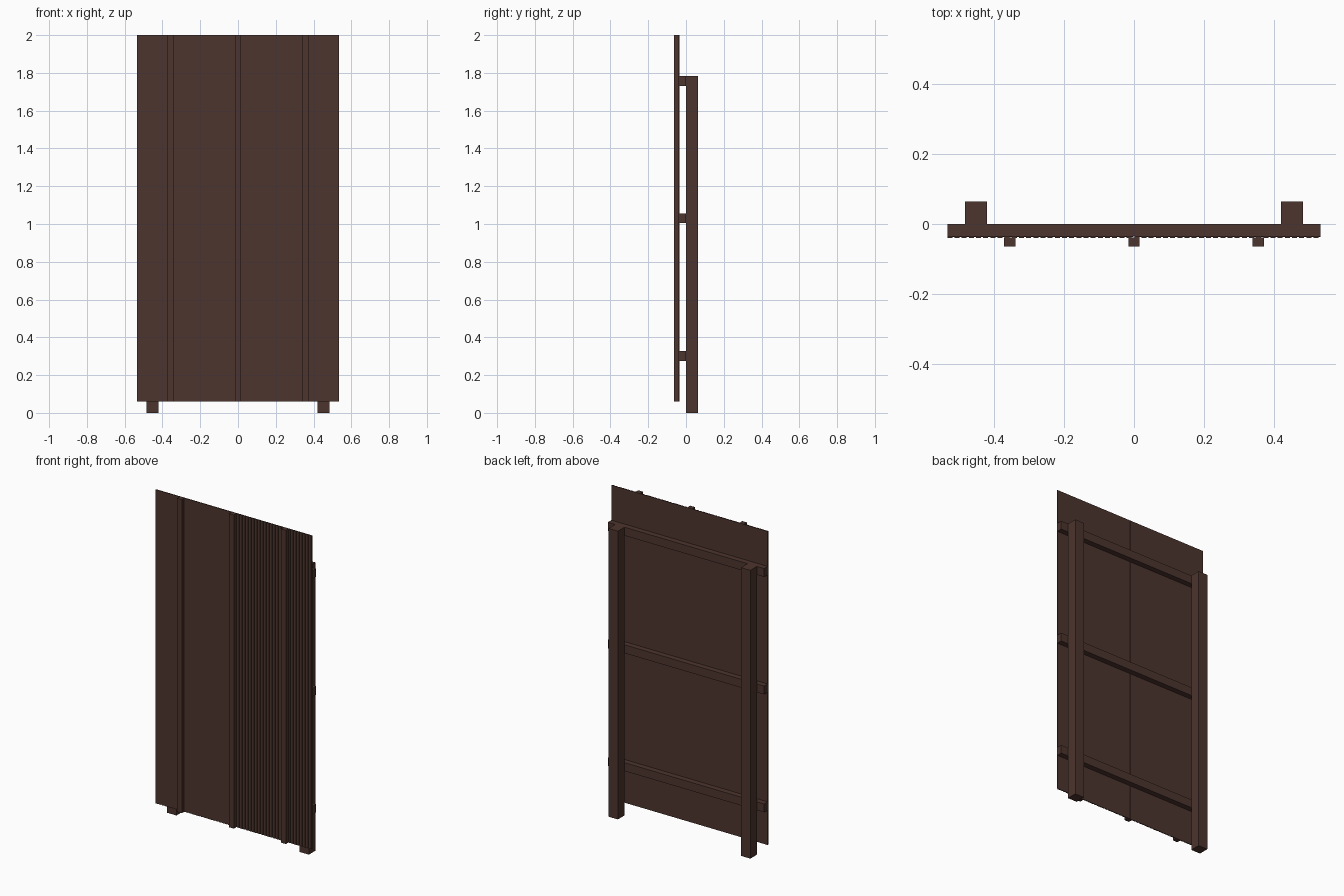
import bpy
import bmesh

cube = bpy.data.objects.get("Cube")
if cube:
    bpy.data.objects.remove(cube, do_unlink=True)

wood = bpy.data.materials.new("dark brown wood")
wood.use_nodes = True
color = (0.074, 0.035, 0.027, 1)
wood.diffuse_color = color
bsdf = next(n for n in wood.node_tree.nodes if n.type == "BSDF_PRINCIPLED")
bsdf.inputs["Base Color"].default_value = color
bsdf.inputs["Roughness"].default_value = 0.8


def finish(name, bm):
    bmesh.ops.recalc_face_normals(bm, faces=bm.faces)
    mesh = bpy.data.meshes.new(name)
    bm.to_mesh(mesh)
    bm.free()
    mesh.materials.append(wood)
    obj = bpy.data.objects.new(name, mesh)
    bpy.context.collection.objects.link(obj)
    return obj


def box(name, x, y, z):
    """Box from (min, max) ranges on each axis."""
    bm = bmesh.new()
    bmesh.ops.create_cube(bm, size=1)
    for v in bm.verts:
        v.co = [r[0] + (c + 0.5) * (r[1] - r[0]) for c, r in zip(v.co, (x, y, z))]
    return finish(name, bm)


HALF = 0.535
BOTTOM, TOP = 0.06, 2.0
BACK, FRONT, GROOVE = -0.034, -0.04, -0.037


def grooved_sheet(name, x0, x1, count=26):
    """Thin sheet with square vertical grooves cut in its front."""
    pitch = (x1 - x0) / count
    outline = [(x1, BACK), (x0, BACK)]
    for i in range(count):
        a = x0 + i * pitch
        b = a + pitch * 0.7
        outline += [(a, FRONT), (b, FRONT), (b, GROOVE), (a + pitch, GROOVE)]
    bm = bmesh.new()
    face = bm.faces.new([bm.verts.new((x, y, BOTTOM)) for x, y in outline])
    result = bmesh.ops.extrude_face_region(bm, geom=[face], use_keep_orig=True)
    for v in result["geom"]:
        if isinstance(v, bmesh.types.BMVert):
            v.co.z = TOP
    return finish(name, bm)


# Two cladding sheets meeting at the middle
grooved_sheet("right_sheet", -HALF, -0.001)
grooved_sheet("left_sheet", 0.001, HALF)

# Vertical battens on the front
for name, x in (("right", -0.356), ("middle", 0), ("left", 0.356)):
    box(name + "_batten", (x - 0.016, x + 0.016), (-0.064, -0.038), (BOTTOM, TOP))

# Horizontal rails behind the sheets
for name, z in (("lower", 0.301), ("middle", 1.03), ("upper", 1.757)):
    box(name + "_rail", (-HALF, HALF), (BACK, 0), (z - 0.026, z + 0.026))

# Posts at the back
for name, x in (("right", -0.453), ("left", 0.453)):
    box(name + "_post", (x - 0.032, x + 0.032), (0, 0.064), (0, 1.783))
